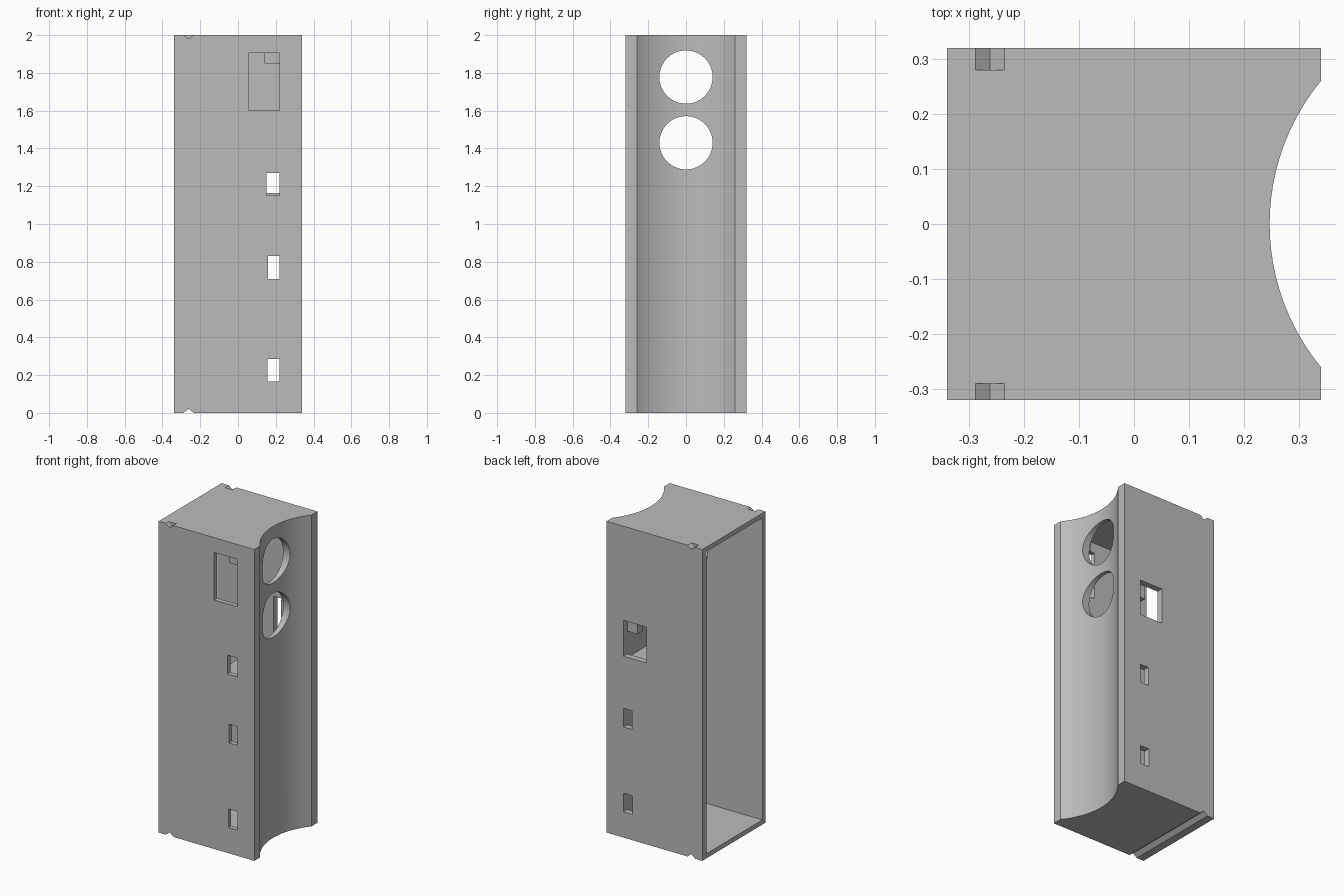
import bpy, bmesh, math

cube = bpy.data.objects.get("Cube")
if cube:
    bpy.data.objects.remove(cube, do_unlink=True)

grey = bpy.data.materials.new("plain grey")
grey.use_nodes = True
colour = (0.5, 0.5, 0.5, 1)
grey.diffuse_color = colour
grey.node_tree.nodes["Principled BSDF"].inputs["Base Color"].default_value = colour


def prism(name, points, axis, low, high):
    """Extrude a flat outline along one axis (the outline uses the other two)."""
    def place(p, d):
        v = list(p)
        v.insert("xyz".index(axis), d)
        return v
    bm = bmesh.new()
    face = bm.faces.new([bm.verts.new(place(p, low)) for p in points])
    moved = bmesh.ops.extrude_face_region(bm, geom=[face])["geom"]
    shift = place((0, 0), high - low)
    bmesh.ops.translate(bm, vec=shift, verts=[g for g in moved if isinstance(g, bmesh.types.BMVert)])
    bmesh.ops.recalc_face_normals(bm, faces=bm.faces)
    mesh = bpy.data.meshes.new(name)
    bm.to_mesh(mesh)
    bm.free()
    mesh.materials.append(grey)
    obj = bpy.data.objects.new(name, mesh)
    bpy.context.collection.objects.link(obj)
    return obj


def box(name, x, y, z):
    return prism(name, [(x[0], y[0]), (x[1], y[0]), (x[1], y[1]), (x[0], y[1])], "z", *z)


# Outer block with a scooped right side
radius, centre_x = 0.41, 0.657
half = math.asin(0.26 / radius)
scoop = []
for i in range(41):
    a = -half + 2 * half * i / 40
    scoop.append((centre_x - radius * math.cos(a), radius * math.sin(a)))
outline = [(-0.34, -0.32), (0.34, -0.32)] + scoop + [(0.34, 0.32), (-0.34, 0.32)]
housing = prism("housing", outline, "z", 0, 2)

# Interior, open on the left side
cutters = [box("cavity_cutter", (-0.5, 0.222), (-0.29, 0.28), (0.03, 1.97))]

# Windows through the front and back walls
small = [((0.155, 0.22), (0.165, 0.285)), ((0.16, 0.22), (0.71, 0.83))]
front = small + [((0.15, 0.22), (1.15, 1.27)), ((0.055, 0.22), (1.6, 1.905))]
back = small + [((0.057, 0.22), (1.165, 1.395))]
for windows, depth in ((front, (-0.4, -0.2)), (back, (0.2, 0.4))):
    for x, z in windows:
        cutters.append(box("window_cutter", x, depth, z))

# Two round ports through the scooped wall
for z in (1.43, 1.778):
    ring = [(0.141 * math.cos(a), z + 0.141 * math.sin(a))
            for a in (math.tau * i / 64 for i in range(64))]
    cutters.append(prism("port_cutter", ring, "x", 0.1, 0.5))

# V notches: short ones on the top edges, a full groove underneath
for edge, tip, y in ((2.01, 1.98, (-0.4, -0.29)), (2.01, 1.98, (0.28, 0.4)),
                     (-0.01, 0.022, (-0.4, 0.4))):
    cutters.append(prism("notch_cutter", [(-0.302, edge), (-0.222, edge), (-0.262, tip)], "y", *y))

bpy.context.view_layer.objects.active = housing
for cutter in cutters:
    mod = housing.modifiers.new("cut", "BOOLEAN")
    mod.operation = "DIFFERENCE"
    mod.solver = "EXACT"
    mod.object = cutter
    bpy.ops.object.modifier_apply(modifier=mod.name)
    bpy.data.objects.remove(cutter, do_unlink=True)

# Small catches behind the two large windows, and an inner ledge
box("front_catch", (0.14, 0.222), (-0.29, -0.22), (1.85, 1.93))
box("back_catch", (0.15, 0.222), (0.22, 0.28), (1.31, 1.42))
box("inner_ledge", (0.07, 0.222), (-0.29, 0.28), (1.12, 1.14))

bpy.ops.object.select_all(action="DESELECT")
housing.select_set(True)
bpy.ops.object.shade_smooth_by_angle(angle=math.radians(25))
